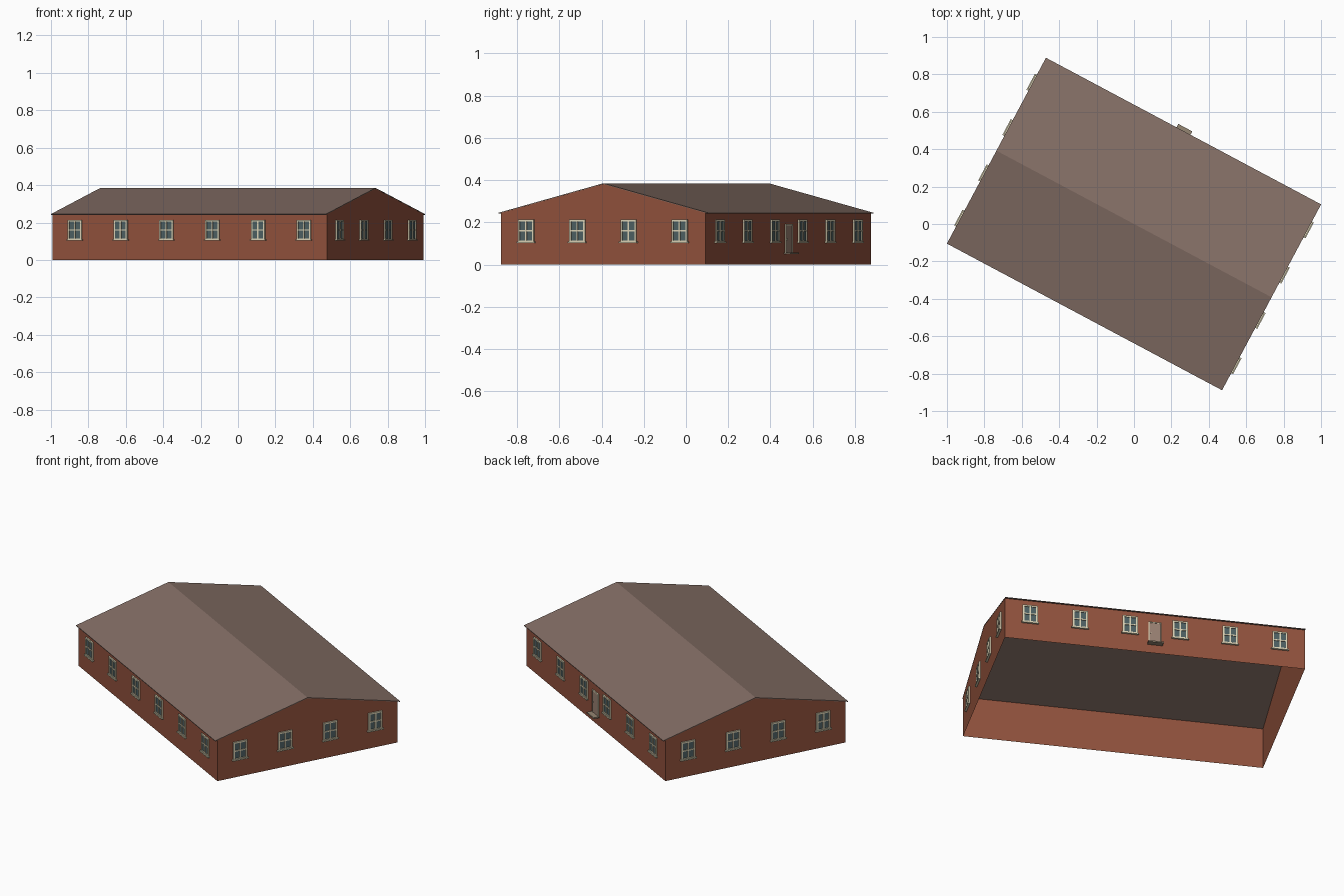
import bpy, bmesh, math
from mathutils import Matrix, Vector

if "Cube" in bpy.data.objects:
    bpy.data.objects.remove(bpy.data.objects["Cube"], do_unlink=True)

TURN = Matrix.Rotation(math.radians(-28.05), 4, 'Z')   # whole building is turned on the plot
HL, HW = 0.8325, 0.549                                # half length and half width of walls
EAVE, RIDGE, ROOF_W, ROOF_T = 0.245, 0.385, 0.563, 0.004


def material(name, rgb):
    m = bpy.data.materials.new(name)
    m.use_nodes = True
    m.diffuse_color = (*rgb, 1)
    m.node_tree.nodes["Principled BSDF"].inputs["Base Color"].default_value = (*rgb, 1)
    return m


brick = material("brick red", (0.285, 0.084, 0.046))
roofing = material("roof brown", (0.232, 0.158, 0.131))
cream = material("cream trim", (0.72, 0.66, 0.47))
glass = material("window glass", (0.075, 0.118, 0.125))
door_paint = material("door taupe", (0.32, 0.22, 0.17))
stone = material("step stone", (0.30, 0.24, 0.17))


def finish(name, bm, mat, matrix=TURN):
    mesh = bpy.data.meshes.new(name)
    bm.to_mesh(mesh)
    bm.free()
    mesh.materials.append(mat)
    ob = bpy.data.objects.new(name, mesh)
    ob.matrix_world = matrix
    bpy.context.collection.objects.link(ob)


def box(name, pos, size, mat, matrix):
    bm = bmesh.new()
    bmesh.ops.create_cube(bm, size=1, matrix=Matrix.Translation(pos) @ Matrix.Diagonal((*size, 1)))
    finish(name, bm, mat, matrix)


def lattice(name, xs, zs, is_open, depth, mat, matrix):
    """Flat grid of cells in the wall plane, minus the open cells, raised outwards (-y)."""
    bm = bmesh.new()
    grid = [[bm.verts.new((x, -depth, z)) for z in zs] for x in xs]
    for i in range(len(xs) - 1):
        for j in range(len(zs) - 1):
            if not is_open(i, j):
                bm.faces.new((grid[i][j], grid[i + 1][j], grid[i + 1][j + 1], grid[i][j + 1]))
    # Side walls run back from every border edge to the brickwork
    rim = [e for e in bm.edges if e.is_boundary]
    side = bmesh.ops.extrude_edge_only(bm, edges=rim)["geom"]
    for v in side:
        if isinstance(v, bmesh.types.BMVert):
            v.co.y = -0.0005
    bmesh.ops.delete(bm, geom=[v for v in bm.verts if not v.link_faces], context='VERTS')
    finish(name, bm, mat, matrix)


# Brick shell: gabled ends and long walls, open underneath
bm = bmesh.new()
wall_top = RIDGE - (RIDGE - EAVE) * HW / ROOF_W - ROOF_T / 2
outline = [(-HW, 0), (HW, 0), (HW, wall_top), (0, RIDGE - ROOF_T / 2), (-HW, wall_top)]
ends = [[bm.verts.new((s * HL, y, z)) for y, z in outline] for s in (-1, 1)]
for ring in ends:
    bm.faces.new(ring)
for a, b in ((1, 2), (4, 0)):
    bm.faces.new((ends[0][a], ends[0][b], ends[1][b], ends[1][a]))
for f in bm.faces:
    f.normal_update()
    if f.normal.dot(f.calc_center_median() - Vector((0, 0, 0.15))) < 0:
        f.normal_flip()
finish("brick_walls", bm, brick)

# Roof: thin folded slab, its underside seen from inside the shell
bm = bmesh.new()
profile = [(-ROOF_W, EAVE), (0, RIDGE), (ROOF_W, EAVE),
           (ROOF_W, EAVE - ROOF_T), (0, RIDGE - ROOF_T), (-ROOF_W, EAVE - ROOF_T)]
rings = [[bm.verts.new((s * (HL + 0.001), y, z)) for y, z in profile] for s in (-1, 1)]
for i in range(6):
    j = (i + 1) % 6
    bm.faces.new((rings[0][i], rings[0][j], rings[1][j], rings[1][i]))
for r in rings:
    bm.faces.new((r[0], r[1], r[4], r[5]))
    bm.faces.new((r[1], r[2], r[3], r[4]))
bmesh.ops.recalc_face_normals(bm, faces=bm.faces)
finish("roof", bm, roofing)


# Windows: four panes in a flat frame, with a projecting sill
def window(name, matrix):
    w, h, rim, bar = 0.042, 0.054, 0.009, 0.0035
    xs = [-w, rim - w, -bar, bar, w - rim, w]
    zs = [-h, rim - h, -bar, bar, h - rim, h]
    lattice(name + "_frame", xs, zs, lambda i, j: i in (1, 3) and j in (1, 3), 0.008, cream, matrix)
    box(name + "_glass", (0, -0.002, 0), (2 * w - 0.004, 0.003, 2 * h - 0.004), glass, matrix)
    box(name + "_sill", (0, -0.0065, -h), (0.096, 0.012, 0.007), cream, matrix)


for side, angle, dist, count, span in (("front", 0, HW, 6, 2 * HL), ("left", 90, HL, 4, 2 * HW),
                                       ("back", 180, HW, 6, 2 * HL), ("right", 270, HL, 4, 2 * HW)):
    wall = TURN @ Matrix.Rotation(math.radians(angle), 4, 'Z')
    for i in range(count):
        x = (i + 0.5) * span / count - span / 2
        window(f"{side}_window_{i + 1}", wall @ Matrix.Translation((x, -dist, 0.16)))

# Back door with frame, knob and step
spot = TURN @ Matrix.Rotation(math.pi, 4, 'Z') @ Matrix.Translation((0, -HW, 0))
box("back_door", (0, -0.0025, 0.123), (0.064, 0.004, 0.13), door_paint, spot)
lattice("door_frame", [-0.036, -0.031, 0.031, 0.036], [0.058, 0.185, 0.191],
        lambda i, j: i == 1 and j == 0, 0.007, cream, spot)
box("door_knob", (-0.023, -0.006, 0.12), (0.006, 0.006, 0.006), cream, spot)
box("door_step", (0, -0.0175, 0.054), (0.084, 0.034, 0.008), stone, spot)
